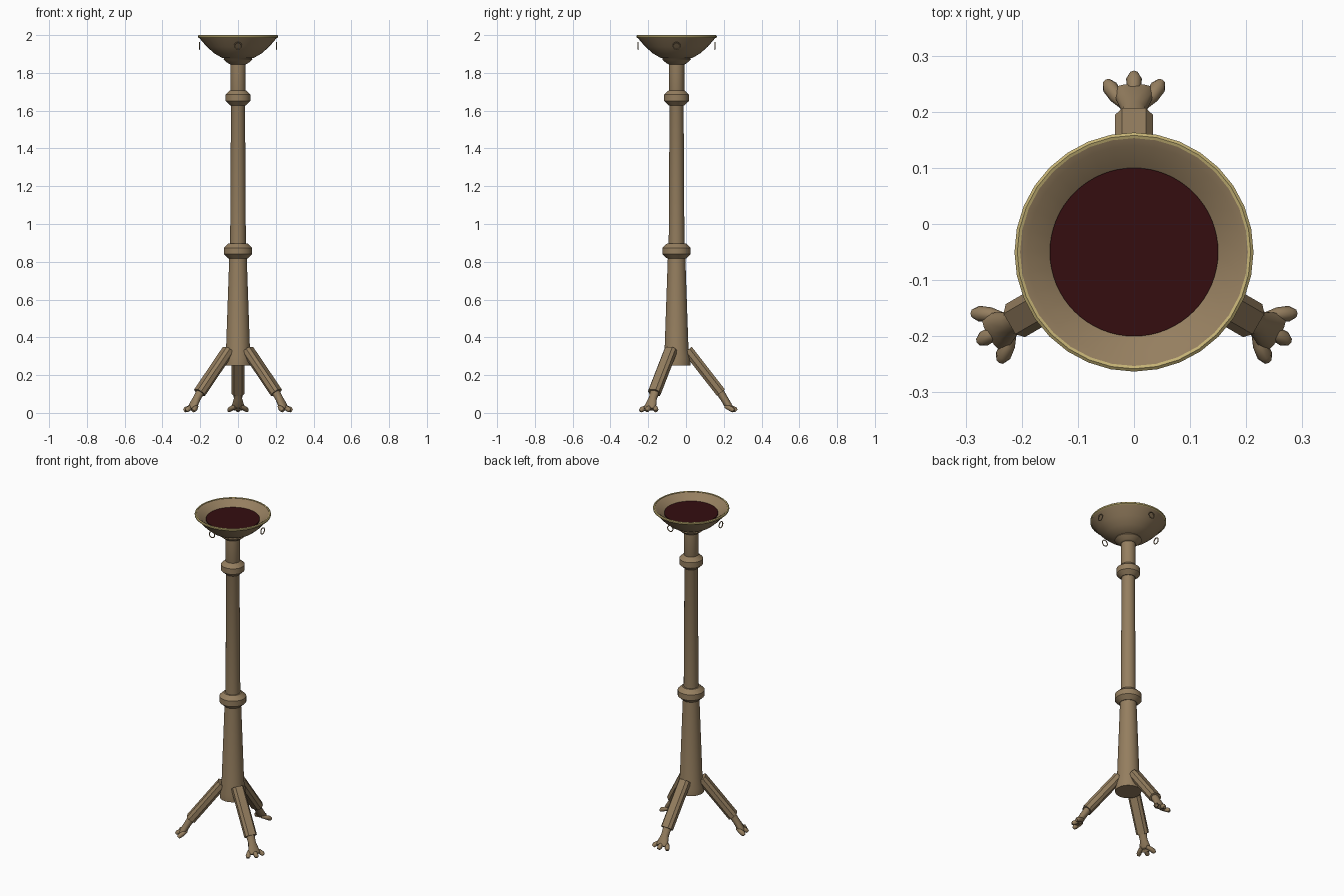
import bpy, bmesh, math
from mathutils import Vector, Matrix

if "Cube" in bpy.data.objects:
    bpy.data.objects.remove(bpy.data.objects["Cube"], do_unlink=True)

AXIS = Vector((0, -0.05, 0))


def material(name, rgb):
    m = bpy.data.materials.new(name)
    m.use_nodes = True
    m.diffuse_color = (*rgb, 1)
    m.node_tree.nodes["Principled BSDF"].inputs["Base Color"].default_value = (*rgb, 1)
    return m


bronze = material("aged bronze", (0.30, 0.21, 0.115))
brass = material("polished brass", (0.56, 0.45, 0.18))
red = material("dark red", (0.035, 0.004, 0.005))


def finish(bm, name, mat, smooth=35):
    bmesh.ops.recalc_face_normals(bm, faces=bm.faces)
    mesh = bpy.data.meshes.new(name)
    bm.to_mesh(mesh)
    bm.free()
    mesh.materials.append(mat)
    ob = bpy.data.objects.new(name, mesh)
    bpy.context.collection.objects.link(ob)
    bpy.ops.object.select_all(action="DESELECT")
    ob.select_set(True)
    bpy.context.view_layer.objects.active = ob
    if smooth:
        bpy.ops.object.shade_smooth_by_angle(angle=math.radians(smooth))
    return ob


def skin(bm, rings, closed=False):
    """Bridge successive vertex rings, capping the ends unless closed."""
    rings = [[bm.verts.new(p) for p in ring] for ring in rings]
    pairs = list(zip(rings, rings[1:]))
    if closed:
        pairs.append((rings[-1], rings[0]))
    n = len(rings[0])
    for a, b in pairs:
        for i in range(n):
            j = (i + 1) % n
            bm.faces.new((a[i], a[j], b[j], b[i]))
    if not closed:
        bm.faces.new(rings[0])
        bm.faces.new(rings[-1])


def lathe(name, profile, mat, n=32, closed=False):
    bm = bmesh.new()
    turn = [math.tau * i / n for i in range(n)]
    skin(bm, [[AXIS + Vector((r * math.cos(a), r * math.sin(a), z)) for a in turn]
              for r, z in profile], closed)
    return finish(bm, name, mat)


def tube(bm, path, sections):
    """Loft a path of (out, side, up) points; sections are lists of (side, normal)."""
    pts = [Vector(p) for p in path]
    rings = []
    for i, (p, sec) in enumerate(zip(pts, sections)):
        d = (pts[min(i + 1, len(pts) - 1)] - pts[max(i - 1, 0)]).normalized()
        side = Vector((0, 0, 1)).cross(d).normalized()
        up = d.cross(side)
        rings.append([p + side * s + up * t for s, t in sec])
    skin(bm, rings)


def oval(w, h, n=12):
    return [(w * math.cos(math.tau * i / n), h * math.sin(math.tau * i / n)) for i in range(n)]


# Turned column
lathe("lower_column", [(0.073, 0.25), (0.073, 0.29), (0.063, 0.345), (0.046, 0.83)], bronze)
lathe("upper_column", [(0.042, 0.83), (0.037, 1.66), (0.041, 1.67), (0.041, 1.86)], bronze)
for name, z, r in (("lower_ring", 0.857, 0.075), ("upper_ring", 1.668, 0.066)):
    lathe(name, [(r - 0.025, z - 0.04), (r, z - 0.017), (r, z + 0.017),
                 (r - 0.025, z + 0.04)], bronze)

# Bowl with its collar, brass lip and filling
lathe("bowl_collar", [(0.042, 1.845), (0.052, 1.85), (0.076, 1.87), (0.07, 1.88)], bronze)
lathe("bowl", [(0.05, 1.872), (0.085, 1.88), (0.125, 1.903), (0.165, 1.938), (0.208, 1.988),
               (0.204, 1.996), (0.19, 1.99), (0.148, 1.957), (0.05, 1.957)], bronze)
lathe("bowl_lip", [(0.207, 1.984), (0.213, 1.988), (0.213, 1.996), (0.208, 2.0),
                   (0.203, 1.998), (0.203, 1.99)], brass, closed=True)
lathe("bowl_filling", [(0.15, 1.958), (0.15, 1.965)], red, n=64)

# Four hanging rings around the bowl
for name, deg in (("front", 270), ("left", 0), ("back", 90), ("right", 180)):
    a = math.radians(deg)
    bpy.ops.mesh.primitive_torus_add(
        major_radius=0.018, minor_radius=0.003, major_segments=20, minor_segments=6,
        location=AXIS + Vector((0.203 * math.cos(a), 0.203 * math.sin(a), 1.943)),
        rotation=(0, math.pi / 2, a))
    ring = bpy.context.object
    ring.name = name + "_hanging_ring"
    ring.data.materials.append(bronze)
    bpy.ops.object.shade_smooth_by_angle()

# Three splayed legs: bevelled bar, ankle, paw and toes
BAR = [(0.034, 0.012), (0.021, 0.027), (-0.021, 0.027), (-0.034, 0.012),
       (-0.034, -0.012), (-0.021, -0.027), (0.021, -0.027), (0.034, -0.012)]
for name, deg in (("back", 90), ("right", 210), ("left", 330)):
    place = Matrix.Translation(AXIS) @ Matrix.Rotation(math.radians(deg), 4, "Z")

    bm = bmesh.new()
    tube(bm, [(0.059, 0, 0.333), (0.235, 0, 0.107)], [BAR, BAR])
    bm.transform(place)
    finish(bm, name + "_leg", bronze, smooth=0)

    bm = bmesh.new()
    tube(bm, [(0.222, 0, 0.124), (0.252, 0, 0.076), (0.272, 0, 0.042), (0.29, 0, 0.02)],
         [oval(0.026, 0.022), oval(0.022, 0.02), oval(0.032, 0.02), oval(0.036, 0.013)])
    for s in (-1, 0, 1):
        reach = 0.317 - 0.015 * abs(s)
        tube(bm, [(0.262, 0.012 * s, 0.034), (reach - 0.024, 0.032 * s, 0.026),
                  (reach - 0.008, 0.043 * s, 0.018), (reach, 0.048 * s, 0.01)],
             [oval(0.012, 0.012, 8), oval(0.013, 0.013, 8),
              oval(0.014, 0.014, 8), oval(0.009, 0.009, 8)])
    bm.transform(place)
    finish(bm, name + "_paw", bronze, smooth=50)
